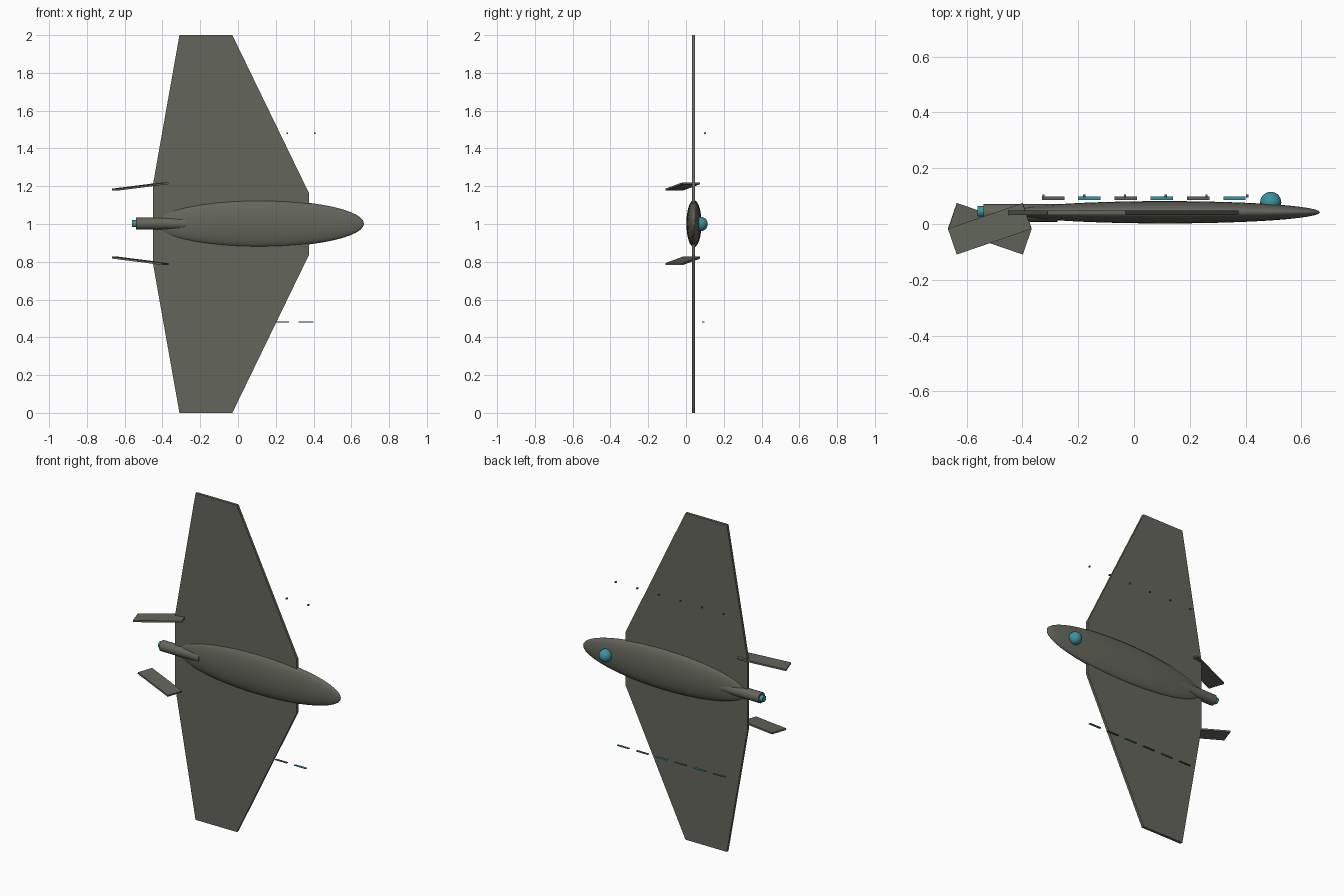
import bpy, bmesh, math
from mathutils import Matrix, Vector

if "Cube" in bpy.data.objects:
    bpy.data.objects.remove(bpy.data.objects["Cube"])


def material(name, rgb):
    m = bpy.data.materials.new(name)
    m.diffuse_color = (*rgb, 1)
    m.use_nodes = True
    m.node_tree.nodes["Principled BSDF"].inputs["Base Color"].default_value = m.diffuse_color
    return m


BODY = material("olive grey", (0.125, 0.133, 0.105))
TRIM = material("dark grey", (0.11, 0.115, 0.11))
TEAL = material("teal", (0.045, 0.29, 0.36))


def add(name, bm, mat, smooth=False):
    bmesh.ops.recalc_face_normals(bm, faces=bm.faces)
    me = bpy.data.meshes.new(name)
    bm.to_mesh(me)
    bm.free()
    ob = bpy.data.objects.new(name, me)
    bpy.context.collection.objects.link(ob)
    me.materials.append(mat)
    if smooth:
        bpy.ops.object.select_all(action='DESELECT')
        ob.select_set(True)
        bpy.context.view_layer.objects.active = ob
        bpy.ops.object.shade_smooth_by_angle(angle=math.radians(40))
    return ob


def ellipsoid(name, centre, radii, mat):
    bm = bmesh.new()
    # poles lie along x
    m = Matrix.Translation(centre) @ Matrix.Diagonal((*radii, 1)) @ Matrix.Rotation(math.pi / 2, 4, 'Y')
    bmesh.ops.create_uvsphere(bm, u_segments=32, v_segments=24, radius=1, matrix=m)
    return add(name, bm, mat, True)


def tube(name, x0, x1, y, z, r, mat):
    bm = bmesh.new()
    m = Matrix.Translation(((x0 + x1) / 2, y, z)) @ Matrix.Rotation(math.pi / 2, 4, 'Y')
    bmesh.ops.create_cone(bm, cap_ends=True, segments=20, radius1=r, radius2=r,
                          depth=x1 - x0, matrix=m)
    return add(name, bm, mat, True)


def box(name, centre, size, mat, rot=Matrix.Identity(4)):
    bm = bmesh.new()
    m = Matrix.Translation(centre) @ rot @ Matrix.Diagonal((*size, 1))
    bmesh.ops.create_cube(bm, size=1, matrix=m)
    return add(name, bm, mat)


# Wing: one flat plate, outline mirrored about z = 1
half = [(0.375, 1.165), (-0.03, 2), (-0.31, 2), (-0.45, 1.21)]
outline = half + [(x, 2 - z) for x, z in reversed(half)]
bm = bmesh.new()
face = bm.faces.new([bm.verts.new((x, 0.032, z)) for x, z in outline])
ext = bmesh.ops.extrude_face_region(bm, geom=[face])
bmesh.ops.translate(bm, vec=(0, 0.016, 0),
                    verts=[v for v in ext["geom"] if isinstance(v, bmesh.types.BMVert)])
add("wing", bm, BODY)

# Fuselage and sensor dome
ellipsoid("fuselage", (0.111, 0.042, 1.002), (0.556, 0.04, 0.125), BODY)
ellipsoid("sensor_dome", (0.49, 0.077, 1.0), (0.038, 0.038, 0.038), TEAL)

# Engine and glowing exhaust
tube("engine", -0.54, -0.274, 0.04, 1.002, 0.032, BODY)
tube("exhaust", -0.561, -0.53, 0.045, 1.002, 0.019, TEAL)

# Tilted tail fins, the lower one is the upper turned half round about x
u = Vector((0.268, 0.092, 0.034)).normalized()
v = Vector((0.033, -0.093, 0.0)).normalized()
n = u.cross(v).normalized()
v = n.cross(u)
rot = Matrix((u, v, n)).transposed().to_4x4()
for name, z, turn in (("upper_fin", 1.199, 0), ("lower_fin", 0.805, math.pi)):
    box(name, (-0.517, -0.017, z), (0.285, 0.098, 0.01), BODY,
        Matrix.Rotation(turn, 4, 'X') @ rot)

# Floating marker rows behind the wings
for i in range(6):
    box(f"dash_{i + 1}", (-0.29 + 0.13 * i, 0.092, 0.481), (0.08, 0.013, 0.004),
        TEAL if i % 2 else TRIM)
    box(f"dot_{i + 1}", (-0.324 + 0.146 * i, 0.1, 1.481), (0.008, 0.01, 0.008), TRIM)
